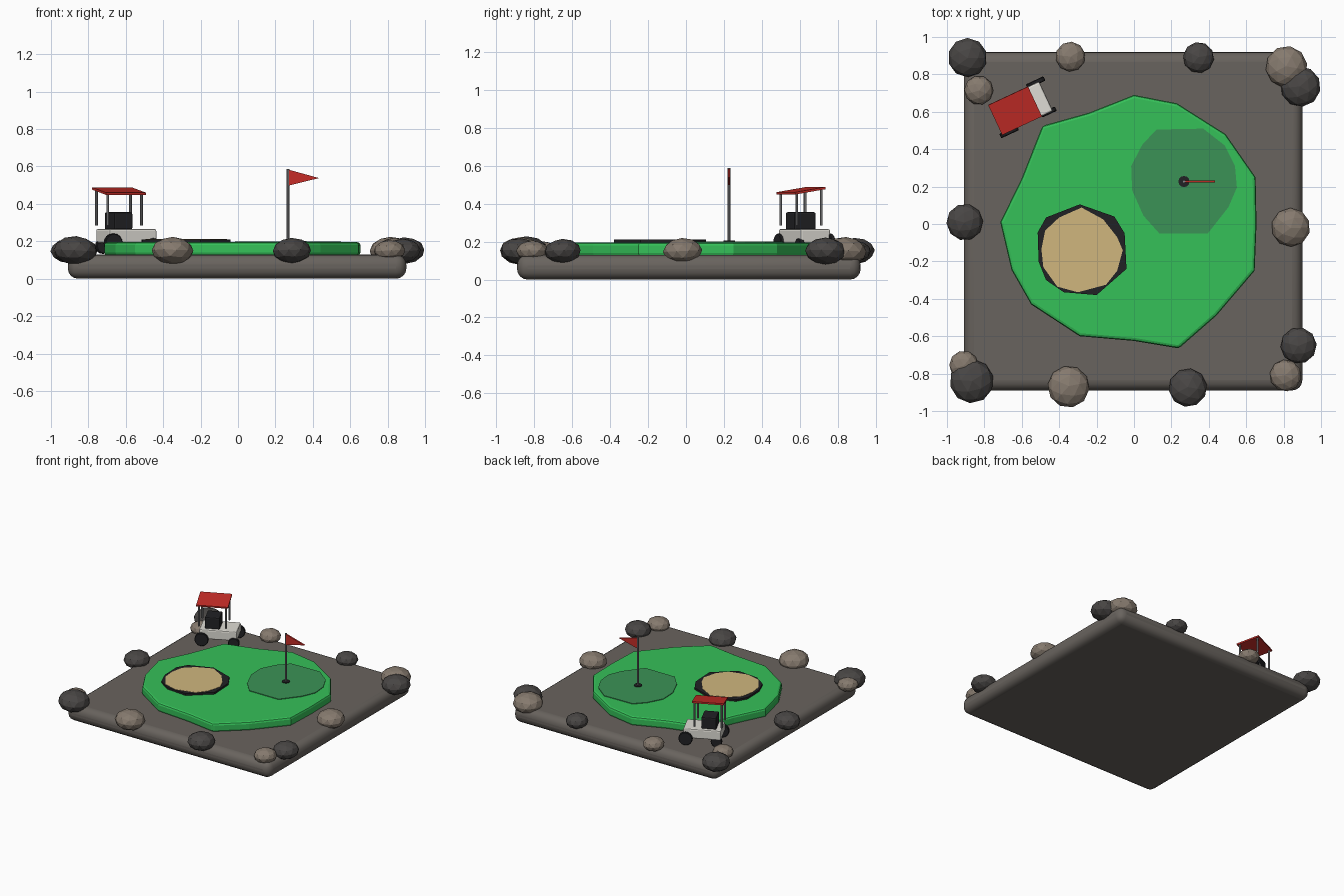
import bpy, bmesh
from math import pi, radians
from mathutils import Matrix

if "Cube" in bpy.data.objects:
    bpy.data.objects.remove(bpy.data.objects["Cube"])


def material(name, rgb):
    m = bpy.data.materials.new(name)
    m.diffuse_color = (*[c ** 2.2 for c in rgb], 1)  # screen colour to linear
    m.use_nodes = True
    m.node_tree.nodes["Principled BSDF"].inputs["Base Color"].default_value = m.diffuse_color
    return m


EARTH = material("earth", (0.41, 0.39, 0.37))
GRASS = material("grass", (0.22, 0.75, 0.35))
GREEN = material("dark_grass", (0.24, 0.57, 0.34))
SAND = material("sand", (0.81, 0.71, 0.49))
DARK = material("dark", (0.15, 0.15, 0.16))
RED = material("red", (0.77, 0.19, 0.17))
WHITE = material("white", (0.87, 0.86, 0.83))
METAL = material("metal", (0.52, 0.52, 0.53))
ROCK_D = material("dark_rock", (0.29, 0.28, 0.275))
ROCK_L = material("light_rock", (0.52, 0.475, 0.43))


def finish(name, bm, mat, matrix=Matrix(), bevel=0, segments=2):
    bmesh.ops.recalc_face_normals(bm, faces=bm.faces)
    me = bpy.data.meshes.new(name)
    bm.to_mesh(me)
    bm.free()
    ob = bpy.data.objects.new(name, me)
    bpy.context.collection.objects.link(ob)
    me.materials.append(mat)
    ob.matrix_world = matrix
    if bevel:
        mod = ob.modifiers.new("bevel", 'BEVEL')
        mod.width, mod.segments = bevel, segments
        mod.limit_method, mod.angle_limit = 'ANGLE', radians(50)
    return ob


def box(name, centre, size, mat, parent=Matrix(), bevel=0, segments=2):
    bm = bmesh.new()
    bmesh.ops.create_cube(bm, size=1, matrix=Matrix.Diagonal((*size, 1)))
    return finish(name, bm, mat, parent @ Matrix.Translation(centre), bevel, segments)


def cylinder(name, centre, radius, depth, sides, mat, parent=Matrix(), turn=Matrix(), bevel=0):
    bm = bmesh.new()
    bmesh.ops.create_cone(bm, cap_ends=True, segments=sides, radius1=radius,
                          radius2=radius, depth=depth)
    return finish(name, bm, mat, parent @ Matrix.Translation(centre) @ turn, bevel, 1)


def prism(name, points, offset, mat, bevel=0):
    bm = bmesh.new()
    face = bm.faces.new([bm.verts.new(p) for p in points])
    ext = bmesh.ops.extrude_face_region(bm, geom=[face], use_keep_orig=True)
    bmesh.ops.translate(bm, vec=offset,
                        verts=[v for v in ext["geom"] if isinstance(v, bmesh.types.BMVert)])
    return finish(name, bm, mat, bevel=bevel)


def slab(name, outline, z0, z1, mat, bevel=0):
    return prism(name, [(x, y, z0) for x, y in outline], (0, 0, z1 - z0), mat, bevel)


def smooth(ob):
    bpy.ops.object.select_all(action='DESELECT')
    bpy.context.view_layer.objects.active = ob
    ob.select_set(True)
    bpy.ops.object.shade_smooth_by_angle()


# Ground block with rounded edges
smooth(box("base", (-0.005, 0.015, 0.065), (1.81, 1.81, 0.13), EARTH, bevel=0.055, segments=4))

# Fairway, putting green and bunker
slab("fairway", [(0, .69), (.23, .645), (.49, .48), (.65, .25), (.655, 0), (.645, -.25),
                 (.44, -.49), (.24, -.665), (0, -.625), (-.29, -.6), (-.55, -.43),
                 (-.655, -.245), (-.715, .01), (-.6, .245), (-.49, .525), (-.24, .595)],
     0.125, 0.195, GRASS, 0.016)
slab("putting_green", [(.12, .505), (.37, .51), (.485, .42), (.54, .31), (.55, .195), (.505, .09),
                       (.395, -.05), (.135, -.05), (.05, .045), (-.01, .18), (-.015, .31),
                       (.045, .425)], 0.19, 0.2, GREEN)
slab("bunker_rim", [(-.29, .105), (-.105, .04), (-.05, -.05), (-.04, -.24), (-.2, -.38),
                    (-.375, -.365), (-.47, -.3), (-.51, -.2), (-.515, -.045), (-.47, .035)],
     0.19, 0.21, DARK)
slab("bunker_sand", [(-.4, .035), (-.28, .088), (-.165, .025), (-.09, -.07), (-.06, -.14),
                     (-.09, -.25), (-.15, -.325), (-.3, -.365), (-.41, -.335), (-.485, -.23),
                     (-.495, -.135), (-.475, -.035)], 0.19, 0.212, SAND)

# Hole, pole and flag
HX, HY = 0.267, 0.227
cylinder("hole", (HX, HY, 0.2), 0.03, 0.01, 12, DARK)
cylinder("flag_pole", (HX, HY, 0.392), 0.008, 0.39, 8, METAL)
prism("flag", [(x, HY - 0.006, z) for x, z in ((HX, .584), (.433, .538), (HX, .497))],
      (0, 0.012, 0), RED)

# Border rocks: x, y, radius, dark or light
rocks = [(-.89, .89, .105, 1), (-.83, .715, .078, 0), (-.34, .895, .08, 0), (.345, .89, .083, 1),
         (.815, .84, .112, 0), (.89, .735, .108, 1), (-.905, .01, .098, 1), (.838, -.018, .104, 0),
         (-.91, -.755, .078, 0), (-.868, -.84, .118, 1), (-.35, -.87, .112, 0),
         (.288, -.875, .103, 1), (.81, -.81, .085, 0), (.88, -.65, .097, 1)]
for i, (x, y, r, dark) in enumerate(rocks):
    bm = bmesh.new()
    bmesh.ops.create_icosphere(bm, subdivisions=2, radius=r)
    turn = Matrix.Rotation(i * 0.9, 4, 'Z') @ Matrix.Rotation(0.05, 4, 'X')
    finish(f"rock_{i + 1}", bm, ROCK_D if dark else ROCK_L,
           Matrix.Translation((x, y, 0.15)) @ turn @ Matrix.Diagonal((1, 1, 0.66, 1)))

# Cart, built along local x and turned on the ground
cart = Matrix.Translation((-0.597, 0.624, 0)) @ Matrix.Rotation(radians(25), 4, 'Z')
box("cart_body", (0, 0, 0.228), (0.28, 0.175, 0.076), WHITE, cart, 0.01)
box("cart_seat", (-0.046, 0, 0.308), (0.111, 0.128, 0.095), DARK, cart, 0.01)
tilt = cart @ Matrix.Translation((-0.043, 0, 0.468)) @ Matrix.Rotation(radians(9), 4, 'X')
box("cart_roof", (0, 0, 0), (0.235, 0.178, 0.012), RED, tilt)
for side, s in (("left", 1), ("right", -1)):
    for end, e in (("front", 1), ("rear", -1)):
        top = 0.464 + s * 0.011
        cylinder(f"cart_post_{end}_{side}", (-0.043 + e * 0.1, s * 0.071, (0.285 + top) / 2),
                 0.008, top - 0.285, 8, METAL, cart)

# Wheels: two stand proud of the body, two are tucked under it
for name, x, y, z, r in (("front_left", .12, .09, .19, .052), ("rear_right", -.12, -.09, .19, .052),
                         ("front_right", .117, -.082, .175, .042),
                         ("rear_left", -.105, .072, .175, .042)):
    cylinder(f"cart_wheel_{name}", (x, y, z), r, 0.026, 16, DARK, cart,
             Matrix.Rotation(pi / 2, 4, 'X'), 0.004)
